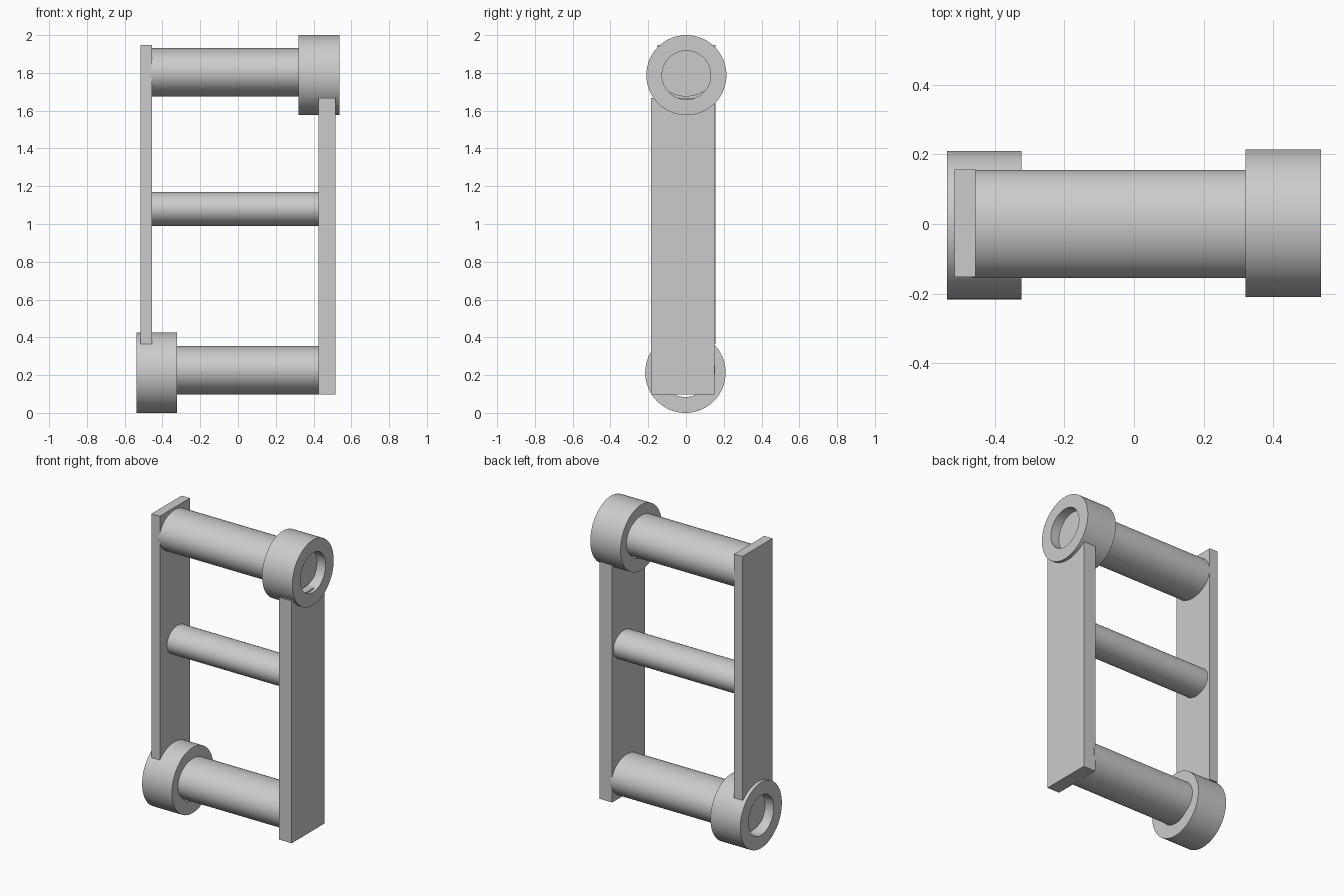
import bpy, bmesh
from math import radians, pi, cos, sin
from mathutils import Matrix

if "Cube" in bpy.data.objects:
    bpy.data.objects.remove(bpy.data.objects["Cube"], do_unlink=True)

GREY = (0.6, 0.6, 0.6, 1.0)
metal = bpy.data.materials.new("plain_grey")
metal.use_nodes = True
metal.diffuse_color = GREY
metal.node_tree.nodes["Principled BSDF"].inputs["Base Color"].default_value = GREY
SIDES = 64


def finish(name, bm, smooth=True):
    bmesh.ops.recalc_face_normals(bm, faces=bm.faces)
    mesh = bpy.data.meshes.new(name)
    bm.to_mesh(mesh)
    bm.free()
    mesh.materials.append(metal)
    obj = bpy.data.objects.new(name, mesh)
    bpy.context.collection.objects.link(obj)
    if smooth:
        bpy.ops.object.select_all(action='DESELECT')
        obj.select_set(True)
        bpy.context.view_layer.objects.active = obj
        bpy.ops.object.shade_smooth_by_angle(angle=radians(30))


def plate(name, x, y, z):
    """Box spanning the given (low, high) ranges."""
    bm = bmesh.new()
    bmesh.ops.create_cube(bm, size=1)
    for v in bm.verts:
        v.co = [(a + b) / 2 + c * (b - a) for (a, b), c in zip((x, y, z), v.co)]
    finish(name, bm, smooth=False)


def bar(name, x, y, z, ry, rz):
    """Solid oval bar lying along x."""
    bm = bmesh.new()
    bmesh.ops.create_cone(bm, cap_ends=True, segments=SIDES, radius1=1, radius2=1,
                          depth=x[1] - x[0], matrix=Matrix.Rotation(pi / 2, 4, 'Y'))
    bmesh.ops.scale(bm, vec=(1, ry, rz), verts=bm.verts)
    bmesh.ops.translate(bm, vec=(sum(x) / 2, y, z), verts=bm.verts)
    finish(name, bm)


def ring(name, x, y, z, outer, inner):
    """Open collar around the x axis, from a turned rectangular section."""
    bm = bmesh.new()
    section = [(x[0], inner), (x[1], inner), (x[1], outer), (x[0], outer)]
    loops = []
    for i in range(SIDES):
        a = 2 * pi * i / SIDES
        loops.append([bm.verts.new((px, y + r * cos(a), z + r * sin(a))) for px, r in section])
    for i in range(SIDES):
        p, q = loops[i], loops[(i + 1) % SIDES]
        for k in range(4):
            n = (k + 1) % 4
            bm.faces.new((p[k], p[n], q[n], q[k]))
    finish(name, bm)


# Side plates
plate("right_side_plate", (-0.515, -0.455), (-0.152, 0.157), (0.365, 1.947))
plate("left_side_plate", (0.425, 0.515), (-0.185, 0.15), (0.097, 1.668))

# Thick end pins and thin middle rod
bar("upper_pin", (-0.465, 0.475), 0, 1.803, 0.155, 0.128)
bar("lower_pin", (-0.475, 0.435), 0, 0.226, 0.155, 0.128)
bar("middle_rod", (-0.47, 0.45), 0.03, 1.08, 0.108, 0.09)

# Collars at opposite corners
ring("upper_collar", (0.32, 0.537), 0.002, 1.788, 0.212, 0.129)
ring("lower_collar", (-0.537, -0.323), -0.003, 0.213, 0.213, 0.129)
